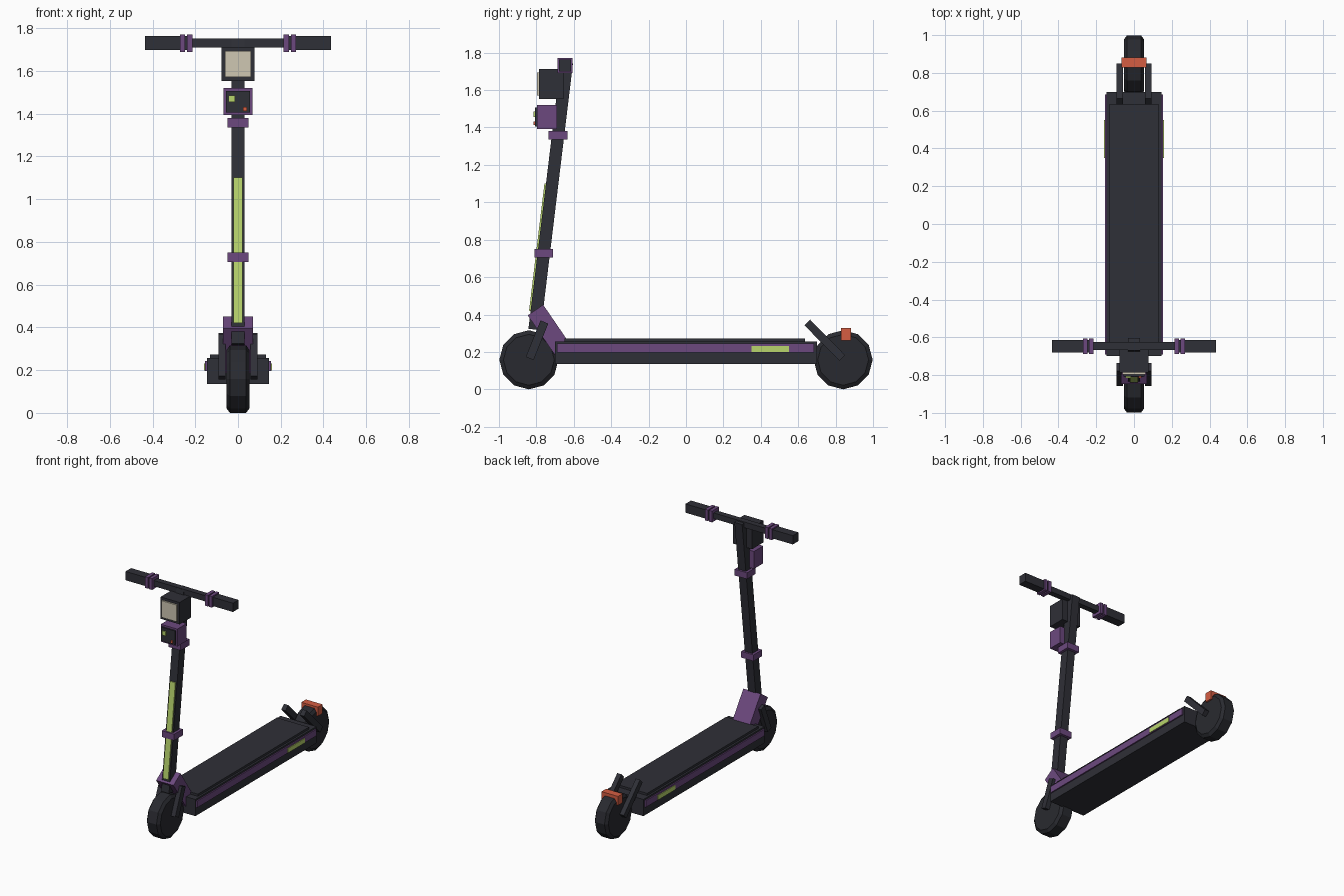
import bpy, bmesh, math

if "Cube" in bpy.data.objects:
    bpy.data.objects.remove(bpy.data.objects["Cube"])


def material(name, rgb):
    m = bpy.data.materials.new(name)
    m.diffuse_color = (*rgb, 1)
    m.use_nodes = True
    m.node_tree.nodes["Principled BSDF"].inputs["Base Color"].default_value = m.diffuse_color
    return m


DARK = material("charcoal", (0.028, 0.029, 0.038))
TYRE = material("tyre_black", (0.022, 0.023, 0.029))
PURPLE = material("purple", (0.15, 0.066, 0.21))
GREEN = material("lime_green", (0.48, 0.66, 0.15))
ORANGE = material("orange_red", (0.66, 0.11, 0.055))
CREAM = material("cream", (0.62, 0.57, 0.45))


def add_object(name, bm, mat):
    bmesh.ops.recalc_face_normals(bm, faces=bm.faces)
    me = bpy.data.meshes.new(name)
    bm.to_mesh(me)
    bm.free()
    me.materials.append(mat)
    ob = bpy.data.objects.new(name, me)
    bpy.context.collection.objects.link(ob)
    return ob


def prism(name, profile, x0, x1, mat):
    """Extrude a (y, z) profile from x0 to x1."""
    bm = bmesh.new()
    f = bm.faces.new([bm.verts.new((x0, y, z)) for y, z in profile])
    r = bmesh.ops.extrude_face_region(bm, geom=[f])
    vs = [v for v in r["geom"] if isinstance(v, bmesh.types.BMVert)]
    bmesh.ops.translate(bm, verts=vs, vec=(x1 - x0, 0, 0))
    return add_object(name, bm, mat)


def box(name, x, y, z, mat):
    return prism(name, [(y[0], z[0]), (y[1], z[0]), (y[1], z[1]), (y[0], z[1])], x[0], x[1], mat)


def beam(name, a, b, width, x, mat):
    """Slanted bar running between two (y, z) points."""
    dy, dz = b[0] - a[0], b[1] - a[1]
    k = width / 2 / math.hypot(dy, dz)
    ny, nz = -dz * k, dy * k
    return prism(name, [(a[0] + ny, a[1] + nz), (b[0] + ny, b[1] + nz),
                        (b[0] - ny, b[1] - nz), (a[0] - ny, a[1] - nz)], x[0], x[1], mat)


def wheel(name, y, z, r=0.158, n=12):
    bm = bmesh.new()
    rings = []
    for x, rad in ((-0.054, r - 0.022), (-0.038, r), (0.038, r), (0.054, r - 0.022)):
        rings.append([bm.verts.new((x, y + rad * math.cos(2 * math.pi * i / n),
                                    z + rad * math.sin(2 * math.pi * i / n))) for i in range(n)])
    for p, q in zip(rings, rings[1:]):
        for i in range(n):
            bm.faces.new((p[i], p[(i + 1) % n], q[(i + 1) % n], q[i]))
    bm.faces.new(rings[0])
    bm.faces.new(rings[-1])
    return add_object(name, bm, TYRE)


# wheels
wheel("front_wheel", -0.84, 0.158)
wheel("rear_wheel", 0.84, 0.158)

# deck with grip surface
box("deck", (-0.145, 0.145), (-0.70, 0.70), (0.135, 0.257), DARK)
box("deck_grip", (-0.13, 0.13), (-0.65, 0.635), (0.25, 0.273), DARK)

# steering column, its front light strip and collars
def column_y(z):
    return -0.80 + 0.121 * (z - 0.4)


beam("steering_column", (column_y(0.32), 0.32), (column_y(1.745), 1.745), 0.066, (-0.031, 0.031), DARK)
beam("column_strip", (column_y(0.42) - 0.037, 0.42), (column_y(1.10) - 0.037, 1.10), 0.009, (-0.022, 0.022), GREEN)
for name, z in (("lower_collar", 0.728), ("upper_collar", 1.358)):
    y = column_y(z)
    box(name, (-0.05, 0.05), (y - 0.05, y + 0.05), (z - 0.023, z + 0.023), PURPLE)

# slanted neck joining column and deck
beam("neck_bracket", (-0.805, 0.424), (-0.662, 0.215), 0.10, (-0.07, 0.07), PURPLE)

# headlight
box("headlight_housing", (-0.077, 0.077), (-0.785, -0.655), (1.553, 1.713), DARK)
box("headlight_lens", (-0.061, 0.061), (-0.797, -0.78), (1.572, 1.694), CREAM)

# control box with dark panel and two buttons
box("control_box", (-0.067, 0.067), (-0.797, -0.69), (1.393, 1.52), PURPLE)
box("control_panel", (-0.056, 0.056), (-0.808, -0.79), (1.405, 1.507), DARK)
box("green_button", (-0.044, -0.015), (-0.816, -0.80), (1.455, 1.485), GREEN)
box("red_button", (0.023, 0.041), (-0.816, -0.80), (1.414, 1.432), ORANGE)

# handlebar
BY, BZ = -0.647, 1.731


def bar(name, x0, x1, h, mat):
    box(name, (x0, x1), (BY - h, BY + h), (BZ - h, BZ + h), mat)


bar("handlebar", -0.3, 0.3, 0.021, DARK)

# paired parts on both sides
for s, side in ((-1, "left"), (1, "right")):
    bar(side + "_grip", s * 0.215, s * 0.435, 0.032, DARK)
    bar(side + "_inner_ring", s * 0.214, s * 0.239, 0.041, PURPLE)
    bar(side + "_outer_ring", s * 0.247, s * 0.271, 0.041, PURPLE)
    fork_x = (s * 0.058, s * 0.092)
    beam(side + "_front_fork", (-0.757, 0.360), (-0.836, 0.165), 0.045, fork_x, DARK)
    beam(side + "_rear_fork", (0.648, 0.358), (0.835, 0.168), 0.043, fork_x, DARK)
    box(side + "_deck_rail", (s * 0.14, s * 0.154), (-0.69, 0.685), (0.196, 0.244), PURPLE)
    box(side + "_deck_marker", (s * 0.150, s * 0.159), (0.35, 0.55), (0.199, 0.232), GREEN)

# tail light over the rear wheel
box("tail_light", (-0.067, 0.067), (0.828, 0.882), (0.262, 0.328), ORANGE)
